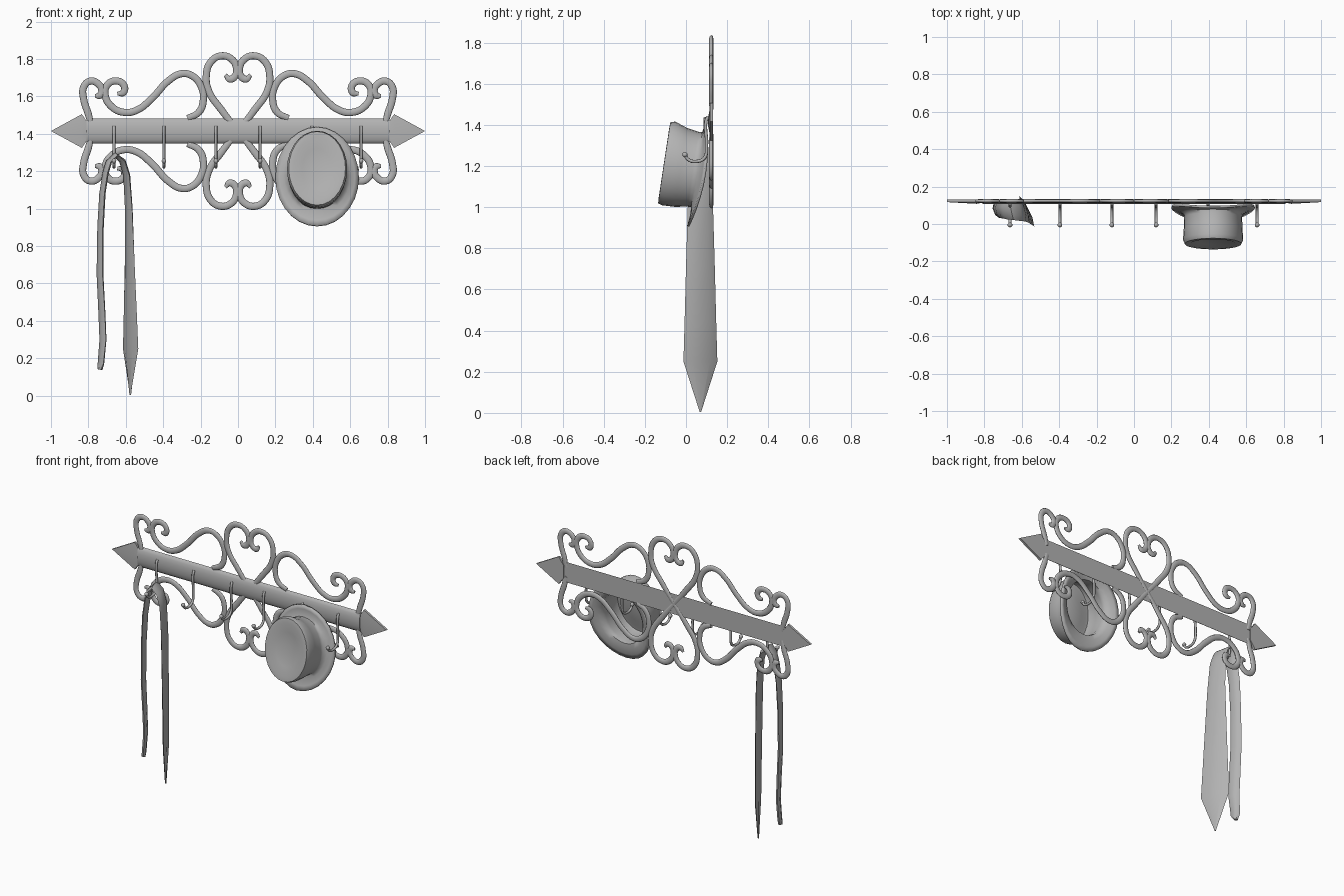
import bpy, bmesh, math
from mathutils import Vector

cube = bpy.data.objects.get("Cube")
if cube:
    bpy.data.objects.remove(cube, do_unlink=True)

grey = bpy.data.materials.new("plain grey")
grey.use_nodes = True
grey.diffuse_color = (0.45, 0.45, 0.45, 1)
grey.node_tree.nodes["Principled BSDF"].inputs["Base Color"].default_value = (0.45, 0.45, 0.45, 1)

MID = 1.415      # height of the bar's centre line
BACK = 0.123     # depth of the scroll work


def activate(ob):
    bpy.ops.object.select_all(action="DESELECT")
    ob.select_set(True)
    bpy.context.view_layer.objects.active = ob


def mesh_object(name, bm, angle=40):
    bmesh.ops.recalc_face_normals(bm, faces=bm.faces)
    me = bpy.data.meshes.new(name)
    bm.to_mesh(me)
    bm.free()
    me.materials.append(grey)
    ob = bpy.data.objects.new(name, me)
    bpy.context.collection.objects.link(ob)
    activate(ob)
    bpy.ops.object.shade_smooth_by_angle(angle=math.radians(angle))
    return ob


def loft(name, rings, caps=True, angle=40):
    """Skin a row of closed rings."""
    bm = bmesh.new()
    rows = [[bm.verts.new(p) for p in ring] for ring in rings]
    n = len(rows[0])
    for a, b in zip(rows, rows[1:]):
        for i in range(n):
            j = (i + 1) % n
            bm.faces.new((a[i], a[j], b[j], b[i]))
    if caps:
        bm.faces.new(rows[0])
        bm.faces.new(rows[-1])
    return mesh_object(name, bm, angle)


def rod(name, points, radius, flat=1.0, depth=0.0, taper=(1, 1)):
    """Round rod through points, squashed front to back by flat."""
    cu = bpy.data.curves.new(name, "CURVE")
    cu.dimensions = "3D"
    cu.bevel_depth = radius
    cu.bevel_resolution = 2
    cu.resolution_u = 6
    cu.use_fill_caps = True
    sp = cu.splines.new("BEZIER")
    sp.bezier_points.add(len(points) - 1)
    for bp, p in zip(sp.bezier_points, points):
        bp.co = p
        bp.handle_left_type = bp.handle_right_type = "AUTO"
    sp.bezier_points[0].radius, sp.bezier_points[-1].radius = taper
    cu.materials.append(grey)
    ob = bpy.data.objects.new(name, cu)
    bpy.context.collection.objects.link(ob)
    ob.location.y = depth
    ob.scale.y = flat
    activate(ob)
    bpy.ops.object.convert(target="MESH")
    return bpy.context.object


# Scroll work: one quarter, repeated left/right and above/below the bar
scrolls = {
    "heart_scroll": [(0, 0), (.09, .115), (.155, .21), (.17, .29), (.145, .37), (.09, .402),
                     (.035, .385), (.008, .335), (.018, .29), (.045, .278), (.067, .3)],
    "wave_scroll": [(.27, .07), (.21, .1), (.185, .17), (.2, .245), (.245, .295), (.3, .307),
                    (.37, .27), (.46, .175), (.54, .112), (.61, .1), (.675, .13), (.71, .19),
                    (.7, .245), (.65, .268), (.608, .24), (.615, .205), (.645, .2)],
    "end_scroll": [(.785, .03), (.8, .09), (.825, .17), (.825, .235), (.79, .267),
                   (.745, .25), (.728, .215), (.74, .19), (.765, .188)],
}
for part, pts in scrolls.items():
    for sx, side in ((1, "left"), (-1, "right")):
        for sz, level in ((1, "upper"), (-1, "lower")):
            rod(f"{level}_{side}_{part}", [(sx * x, 0, MID + sz * z) for x, z in pts],
                0.019, 0.55, BACK, (0.8, 0.5))

# Bar: flat back and rounded front
arc = [math.pi * i / 8 for i in range(9)]
loft("bar", [[(x, 0.128 - 0.022 * math.sin(a), MID + 0.067 * math.cos(a)) for a in arc]
             for x in (-0.81, 0, 0.81)])

# Arrow heads at both ends, with a slight ridge on the front
for s, side in ((1, "left"), (-1, "right")):
    bm = bmesh.new()
    outline = [(1, 0), (.835, .09), (.8, .04), (.8, -.04), (.835, -.09)]
    back = [bm.verts.new((s * x, 0.132, MID + z)) for x, z in outline]
    front = [bm.verts.new((s * x, 0.117, MID + z)) for x, z in outline]
    ridge = bm.verts.new((s * 0.84, 0.108, MID))
    bm.faces.new(back)
    for i in range(5):
        j = (i + 1) % 5
        bm.faces.new((back[i], back[j], front[j], front[i]))
        bm.faces.new((front[i], front[j], ridge))
    mesh_object(f"{side}_arrow_head", bm, 20)

# Six hooks, each a bent rod with a round tip
for k, x in enumerate((-.663, -.396, -.118, .118, .396, .658), 1):
    rod(f"hook_{k}", [(x, .108, 1.44), (x, .098, 1.42), (x, .1, 1.3), (x, .09, 1.24),
                      (x, .05, 1.222), (x, .01, 1.232), (x, -.005, 1.255)], 0.008)
    bm = bmesh.new()
    bmesh.ops.create_uvsphere(bm, u_segments=10, v_segments=6, radius=0.013)
    bmesh.ops.translate(bm, verts=bm.verts, vec=(x, -.005, 1.255))
    mesh_object(f"hook_tip_{k}", bm, 60)

# Hat: oval rings from the dented crown out to the brim, along a tilted axis
centre = Vector((0.423, 0.062, 1.17))
up = Vector((0, 0.15, 0.989))
out = Vector((0, -0.989, 0.15))
profile = [(.02, .03, .15, 0), (.08, .11, .155, 0), (.125, .17, .168, 0), (.148, .195, .168, 0),
           (.155, .2, .15, 0), (.151, .188, .09, 0), (.149, .178, .03, 0), (.153, .18, .008, 0),
           (.175, .205, 0, .3), (.2, .24, -.002, .7), (.222, .268, 0, 1)]
rings = []
for rx, rz, w, curl in profile:
    ring = []
    for i in range(28):
        a = math.tau * i / 28
        c, s = math.cos(a), math.sin(a)
        lift = w - 0.03 * curl * c * c + 0.012 * curl * s * s
        shift = 0.02 if w > 0.1 else 0.01 * (1 - curl)
        ring.append(centre + Vector((rx * c, 0, 0)) + up * (rz * s + shift) + out * lift)
    rings.append(ring)
hat = loft("hat", rings, caps=False, angle=60)
bm = bmesh.new()
bm.from_mesh(hat.data)
bmesh.ops.holes_fill(bm, edges=[e for e in bm.edges if e.is_boundary
                                and (e.verts[0].co - rings[0][0]).length < 0.1], sides=0)
bmesh.ops.recalc_face_normals(bm, faces=bm.faces)
bm.to_mesh(hat.data)
bm.free()
shell = hat.modifiers.new("thickness", "SOLIDIFY")
shell.thickness = 0.012
shell.offset = 0

# Necktie draped over the first hook: x, z, half width along the path
path = [(-.738, .14, .012), (-.733, .17, .03), (-.722, .3, .036), (-.728, .45, .038),
        (-.738, .65, .038), (-.735, .9, .038), (-.725, 1.08, .04), (-.708, 1.19, .042),
        (-.69, 1.25, .046), (-.655, 1.285, .05), (-.618, 1.255, .055), (-.595, 1.18, .058),
        (-.584, 1.0, .064), (-.579, .7, .075), (-.576, .45, .084), (-.574, .25, .092),
        (-.576, .005, .004)]
spots = [Vector((x, .07, z)) for x, z, _ in path]
tie = []
for i, (p, (_, z, half)) in enumerate(zip(spots, path)):
    turn = 0.46 - 0.25 * max(0, z - 0.3)
    wide = Vector((math.sin(turn), -math.cos(turn), 0))
    along = spots[min(i + 1, len(spots) - 1)] - spots[max(i - 1, 0)]
    thick = along.cross(wide).normalized() * min(0.012, half)
    tie.append([p + wide * half, p + wide * half * .5 + thick, p - wide * half * .5 + thick,
                p - wide * half, p - wide * half * .5 - thick, p + wide * half * .5 - thick])
loft("necktie", tie, angle=50)
